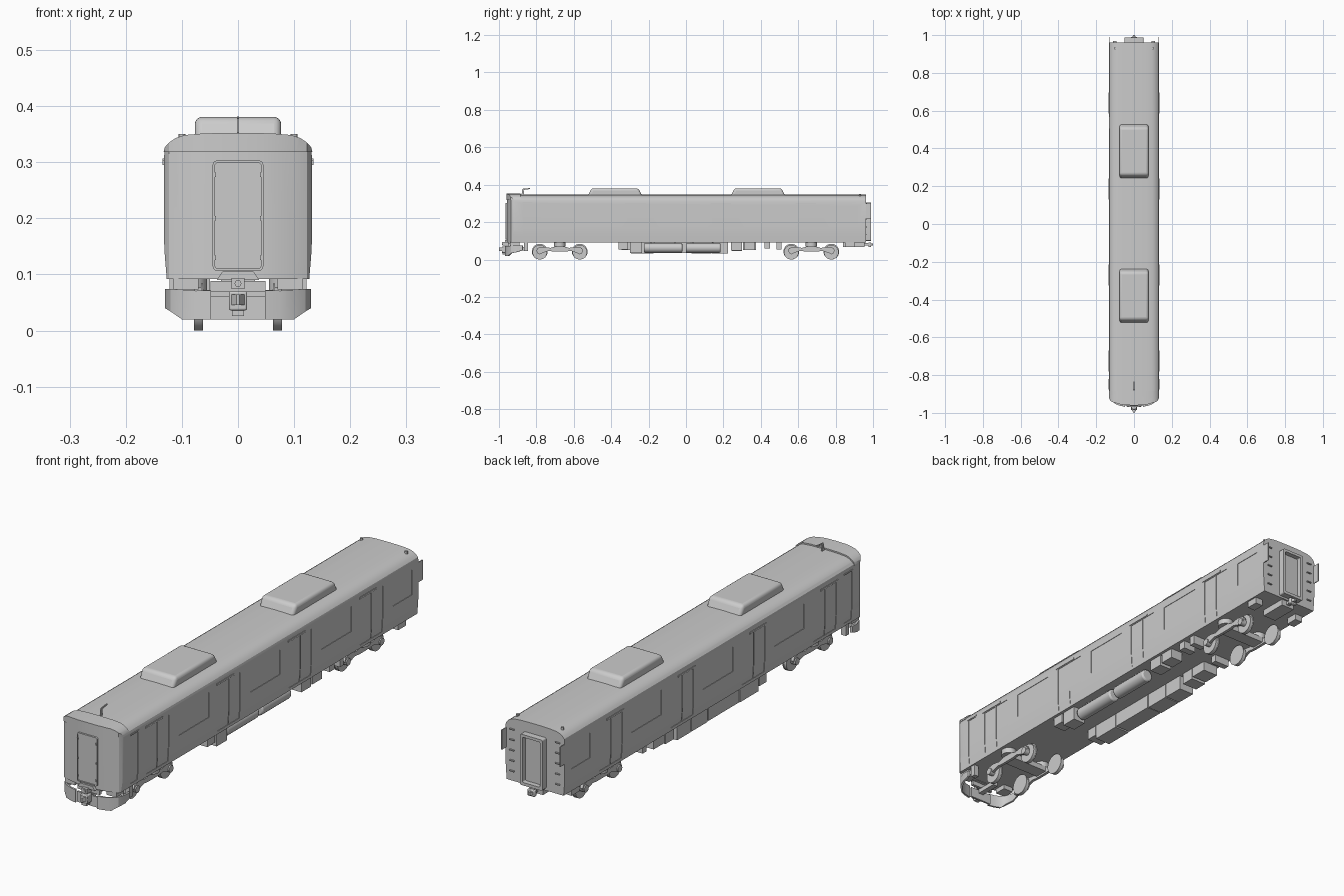
import bpy, bmesh
from mathutils import Matrix, Vector
from math import pi, cos, sin

if "Cube" in bpy.data.objects:
    bpy.data.objects.remove(bpy.data.objects["Cube"])


def finish(name, bm, mirror=False, bevel=0.0, seg=2):
    bmesh.ops.recalc_face_normals(bm, faces=bm.faces)
    me = bpy.data.meshes.new(name)
    bm.to_mesh(me)
    bm.free()
    ob = bpy.data.objects.new(name, me)
    bpy.context.collection.objects.link(ob)
    if bevel:
        m = ob.modifiers.new("bevel", 'BEVEL')
        m.width, m.segments, m.limit_method = bevel, seg, 'ANGLE'
    if mirror:
        ob.modifiers.new("mirror", 'MIRROR')
    return ob


def add_prism(bm, pts, axis, a, b):
    """Extrude a 2D outline along an axis; the outline uses the other two axes in order."""
    def p(u, v, t):
        return {'x': (t, u, v), 'y': (u, t, v), 'z': (u, v, t)}[axis]
    lo = [bm.verts.new(p(u, v, a)) for u, v in pts]
    hi = [bm.verts.new(p(u, v, b)) for u, v in pts]
    bm.faces.new(lo)
    bm.faces.new(hi)
    for i in range(len(pts)):
        j = (i + 1) % len(pts)
        bm.faces.new((lo[i], lo[j], hi[j], hi[i]))


def prism(name, pts, axis, a, b, **kw):
    bm = bmesh.new()
    add_prism(bm, pts, axis, a, b)
    return finish(name, bm, **kw)


def box(name, x, y, z, **kw):
    pts = [(x[0], y[0]), (x[1], y[0]), (x[1], y[1]), (x[0], y[1])]
    return prism(name, pts, 'z', z[0], z[1], **kw)


def cyl(name, axis, r, u, v, a, b, n=24, **kw):
    pts = [(u + r * cos(2 * pi * i / n), v + r * sin(2 * pi * i / n)) for i in range(n)]
    return prism(name, pts, axis, a, b, **kw)


def boolean(ob, cutter, op):
    cutter.hide_render = True
    m = ob.modifiers.new("cut", 'BOOLEAN')
    m.object, m.operation, m.solver = cutter, op, 'EXACT'
    bpy.context.view_layer.objects.active = ob
    bpy.ops.object.modifier_apply(modifier=m.name)
    bpy.data.objects.remove(cutter)


def both(half):
    return half + [(-u, v) for u, v in reversed(half) if u > 1e-6]


# Car body: cross-section run lengthwise, nose trimmed by a plan outline
side = [(.127, .092), (.1285, .11), (.1305, .135), (.132, .165), (.132, .31)]
roof = [(.130, .321), (.122, .330), (.110, .338), (.095, .343), (.06, .346), (0, .347)]
nose = [(.145, 0), (.145, -.89), (.1335, -.905), (.131, -.922), (.123, -.935),
        (.105, -.943), (.075, -.951), (.045, -.956), (0, -.957)]
body = prism("car_body", both(side + roof), 'y', -.99, .962)
plan = [(.145, 1)] + nose
boolean(body, prism("nose_cutter", both(plan), 'z', 0, .5), 'INTERSECT')


# Shallow doors and windows cut into both sides
def side_x(z):
    for (x0, z0), (x1, z1) in zip(side, side[1:]):
        if z0 <= z <= z1:
            return x0 + (x1 - x0) * (z - z0) / (z1 - z0)
    return side[-1][0]


def add_recess(bm, y0, y1, z0, z1, d=.002):
    zs = [z0] + [z for _, z in side if z0 < z < z1] + [z1]
    for s in (1, -1):
        pts = [(s * (side_x(z) - d), z) for z in zs] + [(s * .15, z1), (s * .15, z0)]
        add_prism(bm, pts, 'y', y0, y1)


door_y = [-.70, -.245, .21, .665]
cut = bmesh.new()
for y in door_y:
    add_recess(cut, y - .07, y - .001, .105, .292)
    add_recess(cut, y + .001, y + .07, .105, .292)
for y0, y1 in ((-.565, -.375), (-.11, .08), (.345, .535), (.80, .92)):
    add_recess(cut, y0, y1, .185, .285)
add_recess(cut, -.87, -.825, .105, .30)
boolean(body, finish("side_cutter", cut), 'DIFFERENCE')

# Rain rails over the doors
for i, y in enumerate(door_y):
    box(f"door_rail_{i}", (.13, .1345), (y - .08, y + .03), (.295, .302), mirror=True)
box("cab_door_rail", (.13, .1345), (-.875, -.82), (.302, .307), mirror=True)

# Raised cab brow over the nose
brow_half = [(.1325, .318)] + [(u * 1.005, v + .0055) for u, v in roof]
brow = prism("cab_brow", both(brow_half), 'y', -.99, -.885)
brow_plan = [(u, v - .003) for u, v in nose]
boolean(brow, prism("brow_cutter", both(brow_plan), 'z', 0, .5), 'INTERSECT')

# Front gangway door: rounded frame with inner panel
def rounded(w, z0, z1, r, n=4):
    half = [(w - r + r * sin(a), z0 + r - r * cos(a)) for a in [pi / 2 * i / n for i in range(n + 1)]]
    half += [(w - r + r * cos(a), z1 - r + r * sin(a)) for a in [pi / 2 * i / n for i in range(n + 1)]]
    return both(half)


front_frame = prism("front_door_frame", rounded(.045, .107, .303, .007), 'y', -.964, -.94)
boolean(front_frame, prism("frame_cutter", rounded(.041, .111, .299, .005), 'y', -.98, -.9605), 'DIFFERENCE')
for z in (.13, .2, .278):
    box("door_hinge", (.0395, .0425), (-.966, -.955), (z - .004, z + .004), mirror=True)
prism("front_step", both([(.038, .09), (.028, .105)]), 'y', -.968, -.93)

# Rooftop cooling units with sloped ends
for y in (-.38, .385):
    prism("roof_unit", [(y - .148, .335), (y + .148, .335), (y + .125, .381), (y - .125, .381)],
          'x', -.077, .077, bevel=.013, seg=4)

# Roof aerial and rear roof studs
prism("aerial", [(-.89, .345), (-.865, .345), (-.868, .372), (-.835, .377), (-.835, .382),
                 (-.875, .378), (-.878, .353)], 'x', -.002, .002)
cyl("roof_stud", 'z', .006, .1, .93, .335, .35, n=12, mirror=True)

# Front skirt plough: outline bent back toward the sides
skirt = bmesh.new()
cols = [(.048, -.968, .02, .072), (.075, -.962, .02, .071), (.1, -.952, .02, .073),
        (.12, -.935, .034, .074), (.13, -.905, .04, .074), (.13, -.875, .05, .074)]
rings = []
for i, (x, y, z0, z1) in enumerate(cols):
    dx, dy = (0, .008) if i < 3 else (-.008, .004)
    rings.append([skirt.verts.new(c) for c in
                  ((x, y, z0), (x, y, z1), (x + dx, y + dy, z1), (x + dx, y + dy, z0))])
for a, b in zip(rings, rings[1:]):
    for k in range(4):
        skirt.faces.new((a[k], a[(k + 1) % 4], b[(k + 1) % 4], b[k]))
skirt.faces.new(rings[0])
skirt.faces.new(rings[-1])
finish("front_skirt", skirt, mirror=True)
box("skirt_centre", (-.049, .049), (-.958, -.95), (.02, .062))
box("skirt_crossbar", (-.049, .049), (-.952, -.94), (.07, .088))
box("skirt_bracket", (.07, .115), (-.94, -.89), (.073, .093), mirror=True)

# Front coupler
box("coupler_shank", (-.011, .011), (-.97, -.86), (.048, .066))
box("coupler_head", (-.016, .016), (-.985, -.955), (.036, .07), bevel=.003)
prism("coupler_tip", both([(.012, -.984), (.003, -1.0)]), 'z', .046, .064)
box("coupler_foot", (-.011, .011), (-.982, -.96), (.026, .037))
box("coupler_plug", (-.012, .012), (-.98, -.95), (.074, .094))
cyl("plug_socket", 'y', .006, 0, .084, -.983, -.978, n=16)

# Rear gangway, end plates, rungs and coupler
gang = prism("rear_gangway", rounded(.05, .1, .305, .006), 'y', .955, .988)
boolean(gang, prism("gangway_cutter", rounded(.039, .112, .294, .004), 'y', .968, 1.1), 'DIFFERENCE')
box("rear_side_plate", (.1285, .132), (.955, .99), (.22, .30), mirror=True)
for i in range(5):
    box("rear_rung", (.092, .112), (.96, .968), (.13 + .042 * i, .134 + .042 * i), mirror=True)
box("rear_coupler_mount", (-.03, .03), (.84, .955), (.066, .093))
box("rear_coupler_shank", (-.008, .008), (.95, .985), (.074, .088))
box("rear_coupler_head", (-.016, .016), (.975, .99), (.066, .092), bevel=.003)
prism("rear_coupler_tip", both([(.01, .989), (.004, 1.0)]), 'z', .074, .086)
box("rear_step", (.085, .12), (.85, .9), (.066, .093), mirror=True)

# Bogies: thin wheels, dumbbell side frames, bolster
for c in (-.675, .67):
    for w in (c - .107, c + .107):
        cyl("wheel", 'x', .039, w, .039, .062, .078, n=32, mirror=True)
        cyl("wheel_flange", 'x', .042, w, .042, .062, .066, n=32, mirror=True)
        cyl("axle_box", 'x', .014, w, .042, .078, .1, n=16, mirror=True)
    half = [(.125, .048), (.118, .062), (.085, .068), (.05, .062), (.03, .068)]
    low = [(.03, .043), (.06, .046), (.09, .036), (.118, .034)]
    outline = [(c + u, v) for u, v in half + [(-u, v) for u, v in reversed(half)]]
    outline += [(c - u, v) for u, v in reversed(low)] + [(c + u, v) for u, v in low]
    prism("bogie_frame", outline, 'x', .083, .095, mirror=True)
    box("bogie_bolster", (-.095, .095), (c - .028, c + .028), (.05, .072))
    cyl("air_spring", 'z', .03, .085, c, .07, .094, mirror=True)

# Underfloor equipment, right row then left row: (y0, y1, bottom z)
right_row = [(-.36, -.31, .055), (-.30, -.235, .035), (.24, .30, .047), (.31, .37, .052),
             (.42, .45, .06), (.485, .51, .055)]
left_row = [(-.345, -.30, .05), (-.295, -.175, .032), (-.17, .025, .034), (.03, .135, .032),
            (.14, .225, .032), (.245, .30, .045), (.305, .375, .052), (.42, .445, .062)]
for y0, y1, z in right_row:
    box("right_equipment", (.06, .115), (y0, y1), (z, .094))
for y0, y1, z in left_row:
    box("left_equipment", (-.118, -.05), (y0, y1), (z, .094))
for y0, y1 in ((-.225, -.02), (0, .185)):
    cyl("air_tank", 'y', .026, .085, .062, y0, y1, n=20, bevel=.006)
    for y in (y0 + .04, y1 - .04):
        box("tank_hanger", (.075, .095), (y - .004, y + .004), (.06, .094))
box("cab_step", (.1, .122), (-.865, -.845), (.045, .094), mirror=True)

# Smooth shading with sharp edges kept
bpy.ops.object.select_all(action='DESELECT')
for ob in bpy.context.scene.objects:
    ob.select_set(True)
    bpy.context.view_layer.objects.active = ob
bpy.ops.object.shade_smooth_by_angle(angle=pi / 6)
